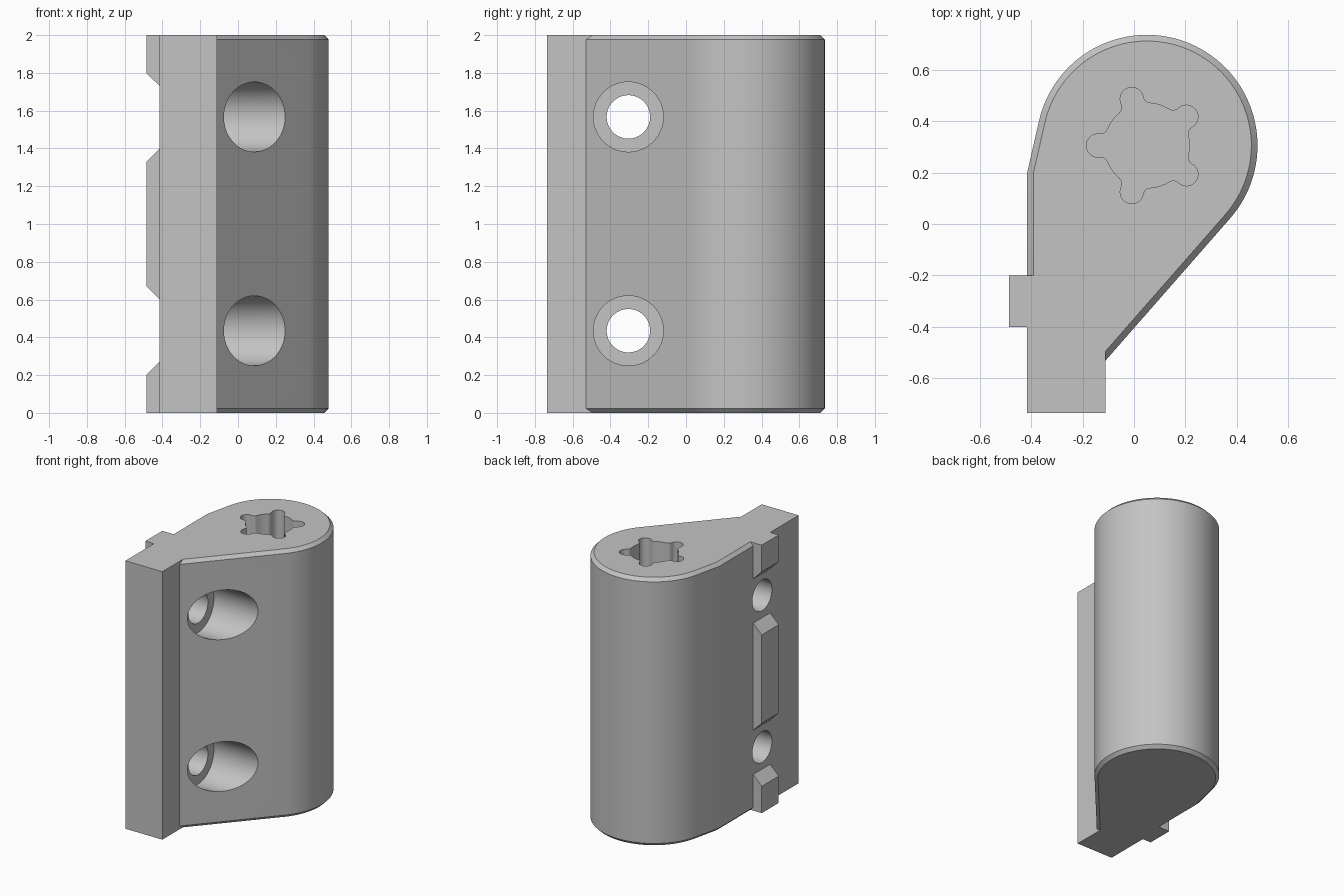
import bpy, bmesh
from math import sin, cos, radians, degrees, pi, atan2, acos

if "Cube" in bpy.data.objects:
    bpy.data.objects.remove(bpy.data.objects["Cube"], do_unlink=True)

grey = bpy.data.materials.new("plain grey")
grey.use_nodes = True
grey.diffuse_color = (0.55, 0.55, 0.55, 1)
grey.node_tree.nodes["Principled BSDF"].inputs["Base Color"].default_value = grey.diffuse_color

HEIGHT, BEVEL = 2.0, 0.024
CX, CY, RADIUS = 0.05, 0.305, 0.43      # barrel axis and radius
LEFT, RIGHT, FRONT = -0.415, -0.11, -0.735
RIB_BACK, RIB_FRONT = -0.2, -0.4


def arc(cx, cy, r, start, end, steps):
    """Points along an arc, angles in degrees."""
    angles = [radians(start + (end - start) * i / steps) for i in range(steps + 1)]
    return [(cx + r * cos(a), cy + r * sin(a)) for a in angles]


def loft(name, rings):
    """Closed solid through rings of 3D points."""
    bm = bmesh.new()
    loops = [[bm.verts.new(p) for p in ring] for ring in rings]
    n = len(loops[0])
    for low, high in zip(loops, loops[1:]):
        for i in range(n):
            j = (i + 1) % n
            bm.faces.new((low[i], low[j], high[j], high[i]))
    bm.faces.new(loops[0][::-1])
    bm.faces.new(loops[-1])
    bmesh.ops.remove_doubles(bm, verts=bm.verts, dist=1e-5)
    bmesh.ops.recalc_face_normals(bm, faces=bm.faces)
    mesh = bpy.data.meshes.new(name)
    bm.to_mesh(mesh)
    bm.free()
    mesh.materials.append(grey)
    obj = bpy.data.objects.new(name, mesh)
    bpy.context.collection.objects.link(obj)
    return obj


def at_height(points, z):
    return [(x, y, z) for x, y in points]


def cut(target, cutter):
    """Subtract the cutter and delete it."""
    mod = target.modifiers.new("cut", "BOOLEAN")
    mod.operation = "DIFFERENCE"
    mod.solver = "EXACT"
    mod.object = cutter
    cutter.hide_render = True
    bpy.context.view_layer.objects.active = target
    bpy.ops.object.modifier_apply(modifier=mod.name)
    bpy.data.objects.remove(cutter, do_unlink=True)


# Teardrop body with a plain foot; only the teardrop edge is bevelled
def outline(inset):
    edge = LEFT + inset
    return ([(LEFT, FRONT), (RIGHT, FRONT), (RIGHT, -0.53 + inset * 1.517)]
            + arc(CX, CY, RADIUS - inset, -41.25, 167.1, 72)
            + [(edge, 0.2 - inset * 0.113), (edge, RIB_BACK), (LEFT, RIB_BACK)])


body = loft("hinge_body", [
    at_height(outline(BEVEL), 0), at_height(outline(0), BEVEL),
    at_height(outline(0), HEIGHT - BEVEL), at_height(outline(BEVEL), HEIGHT)])

# Counterbored screw holes running sideways through the foot
for z in (0.435, 1.567):
    for r, x0 in ((0.115, -0.7), (0.185, -0.115)):
        circle = arc(-0.305, z, r, 0, 354.375, 63)
        cut(body, loft("hole_cutter", [[(x, y, h) for y, h in circle] for x in (x0, 0.8)]))

# Five-lobed socket: core circle, lobes and fillets between them
CORE, LOBE, FILLET, REACH = 0.165, 0.045, 0.03, 0.19
a, b = CORE + FILLET, LOBE + FILLET
turn = acos((a * a + REACH * REACH - b * b) / (2 * a * REACH))
fx, fy = a * cos(turn), a * sin(turn)
g, touch = degrees(turn), degrees(atan2(fy, REACH - fx))
lobe = (arc(fx, -fy, FILLET, 180 - g, touch, 10)
        + arc(REACH, 0, LOBE, touch - 180, 180 - touch, 28)[1:-1]
        + arc(fx, fy, FILLET, -touch, g - 180, 10)
        + arc(0, 0, CORE, g, 72 - g, 6)[1:-1])
socket = []
for k in range(5):
    t = pi + k * 2 * pi / 5
    socket += [(CX + x * cos(t) - y * sin(t), CY + x * sin(t) + y * cos(t)) for x, y in lobe]
cut(body, loft("socket_cutter", [at_height(socket, 1.0), at_height(socket, HEIGHT + 0.2)]))

# Locating ribs with sloped ends: heights at the base and at the outer face
ribs = {"lower_rib": (0, 0.27, 0, 0.2),
        "middle_rib": (0.6, 1.4, 0.67, 1.33),
        "upper_rib": (1.73, HEIGHT, 1.8, HEIGHT)}
for name, (b0, b1, t0, t1) in ribs.items():
    profile = [(LEFT, b0), (LEFT, b1), (-0.485, t1), (-0.485, t0)]
    loft(name, [[(x, y, z) for x, z in profile] for y in (RIB_FRONT, RIB_BACK)])

# Smooth the curved walls, keep the edges crisp
bpy.ops.object.select_all(action="DESELECT")
body.select_set(True)
bpy.context.view_layer.objects.active = body
bpy.ops.object.shade_smooth_by_angle(angle=radians(12))
